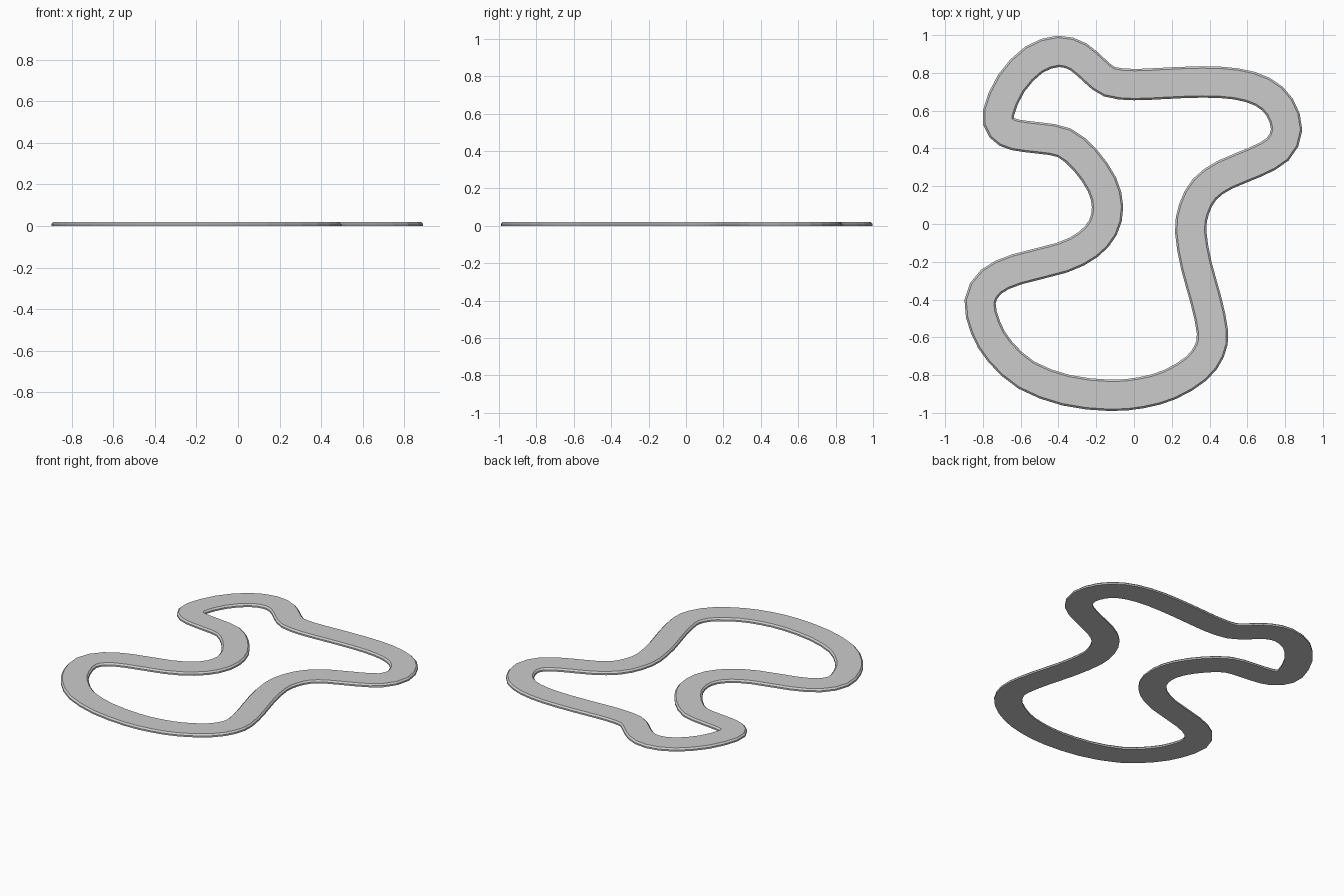
import bpy, bmesh
from mathutils import Vector

if "Cube" in bpy.data.objects:
    bpy.data.objects.remove(bpy.data.objects["Cube"])

# Centre line of the circuit, counter-clockwise from the bottom
PATH = [(-.13, -.907), (.04, -.893), (.19, -.85), (.33, -.765), (.4, -.67), (.415, -.57),
        (.38, -.40), (.33, -.22), (.30, -.04), (.318, .08), (.375, .185), (.48, .26),
        (.64, .327), (.76, .395), (.808, .50), (.77, .62), (.68, .70), (.54, .742),
        (.36, .752), (.15, .744), (0, .738), (-.13, .753), (-.21, .813), (-.295, .885),
        (-.40, .914), (-.53, .87), (-.65, .745), (-.717, .59), (-.70, .51), (-.63, .472),
        (-.50, .455), (-.37, .43), (-.26, .34), (-.17, .21), (-.14, .09), (-.165, -.02),
        (-.245, -.11), (-.38, -.178), (-.62, -.24), (-.755, -.305), (-.815, -.41),
        (-.785, -.55), (-.71, -.675), (-.57, -.80), (-.36, -.88)]
HALF, HEIGHT, BEVEL = .083, .02, .01
STEPS = 2


def smooth_loop(points):
    """Closed Catmull-Rom curve through the points."""
    p = [Vector(q) for q in points]
    n = len(p)
    out = []
    for i in range(n):
        a, b, c, d = p[i - 1], p[i], p[(i + 1) % n], p[(i + 2) % n]
        for s in range(STEPS):
            t = s / STEPS
            out.append(.5 * (2 * b + (c - a) * t + (2 * a - 5 * b + 4 * c - d) * t * t
                             + (3 * b - a - 3 * c + d) * t ** 3))
    return out


def offset_loop(line, dist):
    """Parallel curve; points that would fold in tight bends snap to the last good one."""
    n = len(line)
    out = []
    for i in range(n):
        tan = (line[(i + 1) % n] - line[i - 1]).normalized()
        q = line[i] + Vector((tan.y, -tan.x)) * dist
        near = min((q - c).length for c in line)
        if out and near < abs(dist) * .96:
            q = out[-1].copy()
        out.append(q)
    return out


line = smooth_loop(PATH)
# Cross-section: flat underside, short upright side, chamfered top edge
profile = [(HALF, 0), (HALF, HEIGHT * .5), (HALF - BEVEL, HEIGHT),
           (BEVEL - HALF, HEIGHT), (-HALF, HEIGHT * .5), (-HALF, 0)]

bm = bmesh.new()
rings = [[bm.verts.new((q.x, q.y, z)) for q in offset_loop(line, d)] for d, z in profile]
n = len(line)
for k, ring in enumerate(rings):
    nxt = rings[(k + 1) % len(rings)]
    for i in range(n):
        j = (i + 1) % n
        bm.faces.new((ring[i], ring[j], nxt[j], nxt[i]))
bmesh.ops.remove_doubles(bm, verts=bm.verts, dist=1e-4)
bmesh.ops.recalc_face_normals(bm, faces=bm.faces)

mesh = bpy.data.meshes.new("race_track")
bm.to_mesh(mesh)
bm.free()
track = bpy.data.objects.new("race_track", mesh)
bpy.context.collection.objects.link(track)
